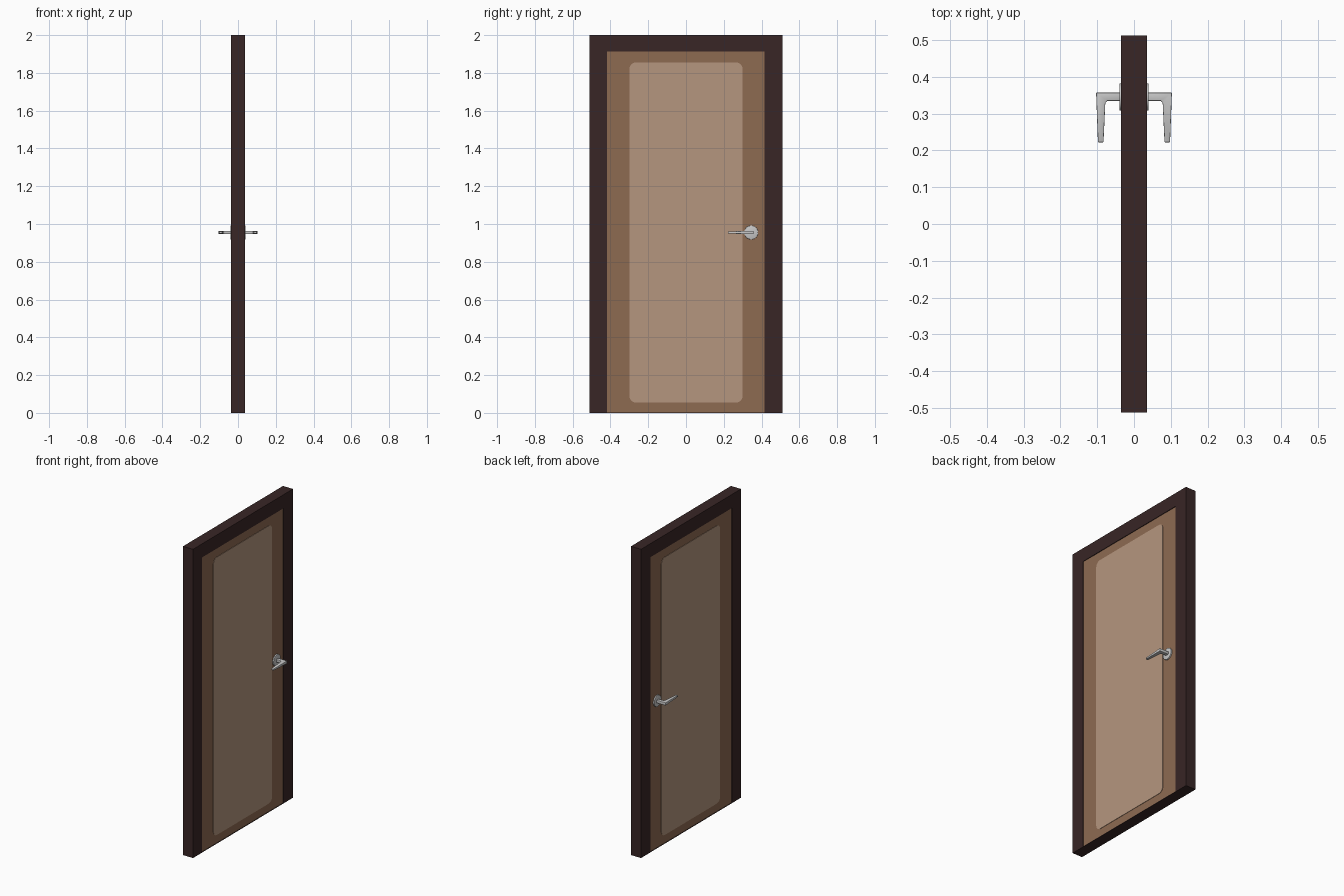
import bpy, bmesh, math
from mathutils import Matrix

if "Cube" in bpy.data.objects:
    bpy.data.objects.remove(bpy.data.objects["Cube"])

def mat(name, c):
    m = bpy.data.materials.new(name)
    m.diffuse_color = (*c, 1)
    m.use_nodes = True
    m.node_tree.nodes["Principled BSDF"].inputs["Base Color"].default_value = m.diffuse_color
    return m

DARK = mat("dark_frame_wood", (0.040, 0.019, 0.019))
WOOD = mat("brown_wood", (0.270, 0.145, 0.083))
PANEL = mat("light_panel_wood", (0.460, 0.305, 0.212))
METAL = mat("brushed_metal", (0.58, 0.58, 0.58))

def finish(name, bm, m, smooth=False):
    bmesh.ops.recalc_face_normals(bm, faces=bm.faces)
    me = bpy.data.meshes.new(name)
    bm.to_mesh(me)
    bm.free()
    me.materials.append(m)
    ob = bpy.data.objects.new(name, me)
    bpy.context.collection.objects.link(ob)
    if smooth:
        bpy.context.view_layer.objects.active = ob
        ob.select_set(True)
        bpy.ops.object.shade_smooth_by_angle(angle=math.radians(35))
        ob.select_set(False)
    return ob

def extrude_yz(name, pts, x0, x1, m, smooth=False):
    """Outline in the door plane, pushed through from x0 to x1."""
    bm = bmesh.new()
    f = bm.faces.new([bm.verts.new((x0, y, z)) for y, z in pts])
    r = bmesh.ops.extrude_face_region(bm, geom=[f])
    vs = [v for v in r["geom"] if isinstance(v, bmesh.types.BMVert)]
    bmesh.ops.translate(bm, vec=(x1 - x0, 0, 0), verts=vs)
    return finish(name, bm, m, smooth)

def rounded_rect(y0, y1, z0, z1, r, n=6):
    pts = []
    corners = [(y1 - r, z1 - r), (y0 + r, z1 - r), (y0 + r, z0 + r), (y1 - r, z0 + r)]
    for q, (cy, cz) in enumerate(corners):
        for i in range(n + 1):
            a = math.pi / 2 * (q + i / n)
            pts.append((cy + r * math.cos(a), cz + r * math.sin(a)))
    return pts

# Frame: one upside-down U, plus a thin sill under the leaf
Y, YA, YB, ZT = 0.512, -0.418, 0.416, 1.912
extrude_yz("door_frame", [(-Y, 0), (-Y, 2), (Y, 2), (Y, 0),
                          (YB, 0), (YB, ZT), (YA, ZT), (YA, 0)], -0.036, 0.036, DARK)
extrude_yz("sill", [(YA, 0), (YB, 0), (YB, 0.002), (YA, 0.002)], -0.036, 0.036, DARK)

# Door leaf, just behind the frame faces
extrude_yz("door_leaf", [(YA, 0.002), (YB, 0.002), (YB, ZT), (YA, ZT)],
           -0.032, 0.032, WOOD)

HY, HZ = 0.345, 0.955
for s, side in ((1, "right"), (-1, "left")):
    # Raised panel with rounded corners
    extrude_yz("panel_" + side, rounded_rect(-0.30, 0.30, 0.055, 1.855, 0.035),
               s * 0.031, s * 0.0345, PANEL)

    # Round rose plate with a softened rim
    bm = bmesh.new()
    bmesh.ops.create_cone(bm, cap_ends=True, segments=40, radius1=0.037, radius2=0.037,
                          depth=0.009, matrix=Matrix.Translation((s * 0.0355, HY, HZ))
                          @ Matrix.Rotation(math.pi / 2, 4, 'Y'))
    rim = [e for e in bm.edges if abs(e.verts[0].co.x - e.verts[1].co.x) < 1e-5
           and e.verts[0].co.x * s > 0.036]
    bmesh.ops.bevel(bm, geom=rim, offset=0.002, segments=2, affect='EDGES', profile=0.5)
    finish("handle_rose_" + side, bm, METAL, True)

    # Lever: L-shaped plan profile, thinner towards the tip
    prof = [(0.036, 0.335), (0.036, 0.357), (0.103, 0.357), (0.098, 0.222),
            (0.083, 0.222), (0.078, 0.328), (0.073, 0.335)]
    bm = bmesh.new()
    rings = []
    for k in (-1, 1):
        rings.append([bm.verts.new((s * x, y, HZ + k * (0.005 if y < 0.3 else 0.009)))
                      for x, y in prof])
    lo, hi = rings
    bm.faces.new(lo)
    bm.faces.new(hi)
    for i in range(len(prof)):
        j = (i + 1) % len(prof)
        bm.faces.new((lo[i], lo[j], hi[j], hi[i]))
    bmesh.ops.recalc_face_normals(bm, faces=bm.faces)
    bmesh.ops.bevel(bm, geom=list(bm.edges), offset=0.0015, segments=2,
                    affect='EDGES', profile=0.5)
    finish("handle_lever_" + side, bm, METAL, True)
